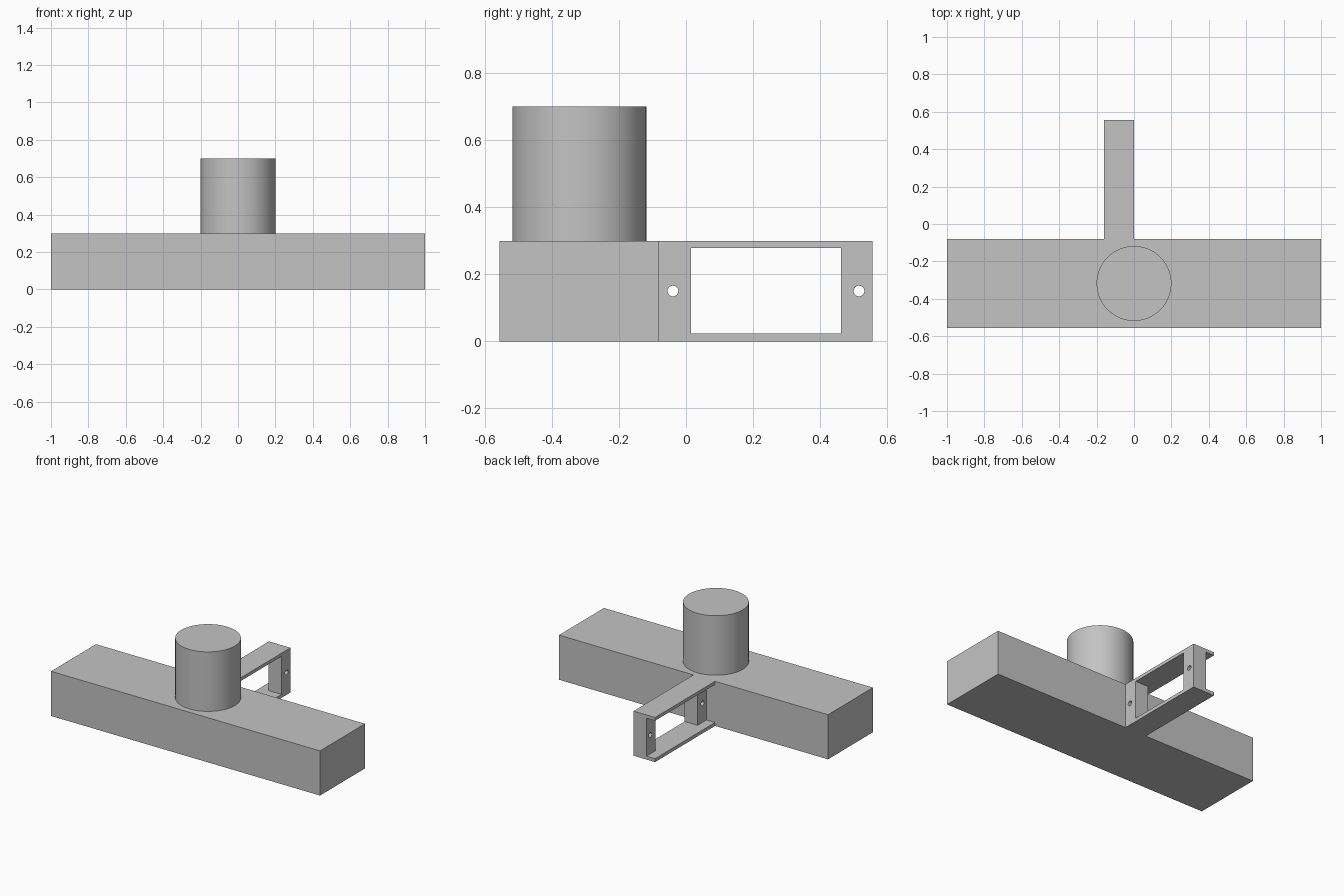
import bpy

cube = bpy.data.objects.get("Cube")
if cube:
    bpy.data.objects.remove(cube, do_unlink=True)

grey = bpy.data.materials.new("plain_grey")
grey.use_nodes = True
colour = (0.55, 0.55, 0.55, 1)
grey.diffuse_color = colour
for node in grey.node_tree.nodes:
    if node.type == "BSDF_PRINCIPLED":
        node.inputs["Base Color"].default_value = colour


def finish(name):
    obj = bpy.context.object
    obj.name = obj.data.name = name
    bpy.ops.object.transform_apply(location=True, rotation=True, scale=True)
    obj.data.materials.append(grey)
    return obj


def box(name, low, high):
    """Box between two opposite corners."""
    middle = [(a + b) / 2 for a, b in zip(low, high)]
    bpy.ops.mesh.primitive_cube_add(size=1, location=middle)
    bpy.context.object.scale = [b - a for a, b in zip(low, high)]
    return finish(name)


def cylinder(name, radius, depth, place, sides, turn=0):
    bpy.ops.mesh.primitive_cylinder_add(
        radius=radius, depth=depth, vertices=sides, location=place, rotation=(0, turn, 0))
    return finish(name)


def cut(target, cutter):
    """Subtract the cutter, then discard it."""
    cutter.hide_render = True
    mod = target.modifiers.new("cut", "BOOLEAN")
    mod.operation = "DIFFERENCE"
    mod.solver = "EXACT"
    mod.object = cutter
    bpy.context.view_layer.objects.active = target
    bpy.ops.object.modifier_apply(modifier=mod.name)
    bpy.data.objects.remove(cutter, do_unlink=True)


# Long body and the round post on top
BACK, END, TOP = -0.08, 0.557, 0.3
box("body", (-1, -END, 0), (1, BACK, TOP))
cylinder("post", 0.2, 0.4, (0, -0.318, 0.5), 96)
bpy.ops.object.shade_smooth_by_angle()

# Rear bracket: thin top and bottom plates joined by two end tabs
LOW, HIGH = 0.023, 0.278
bracket = box("rear_bracket", (-0.16, BACK, 0), (0, END, TOP))
cut(bracket, box("window_cutter", (-0.3, 0.015, LOW), (0.1, 0.462, HIGH)))
cut(bracket, box("recess_cutter", (-0.3, BACK - 0.1, LOW), (-0.096, END + 0.1, HIGH)))

# Screw holes through the tabs
for y in (-0.039, 0.516):
    cut(bracket, cylinder("hole_cutter", 0.016, 0.5, (0, y, 0.15), 32, 1.5708))
bpy.ops.object.select_all(action="DESELECT")
bracket.select_set(True)
bpy.context.view_layer.objects.active = bracket
bpy.ops.object.shade_smooth_by_angle()
